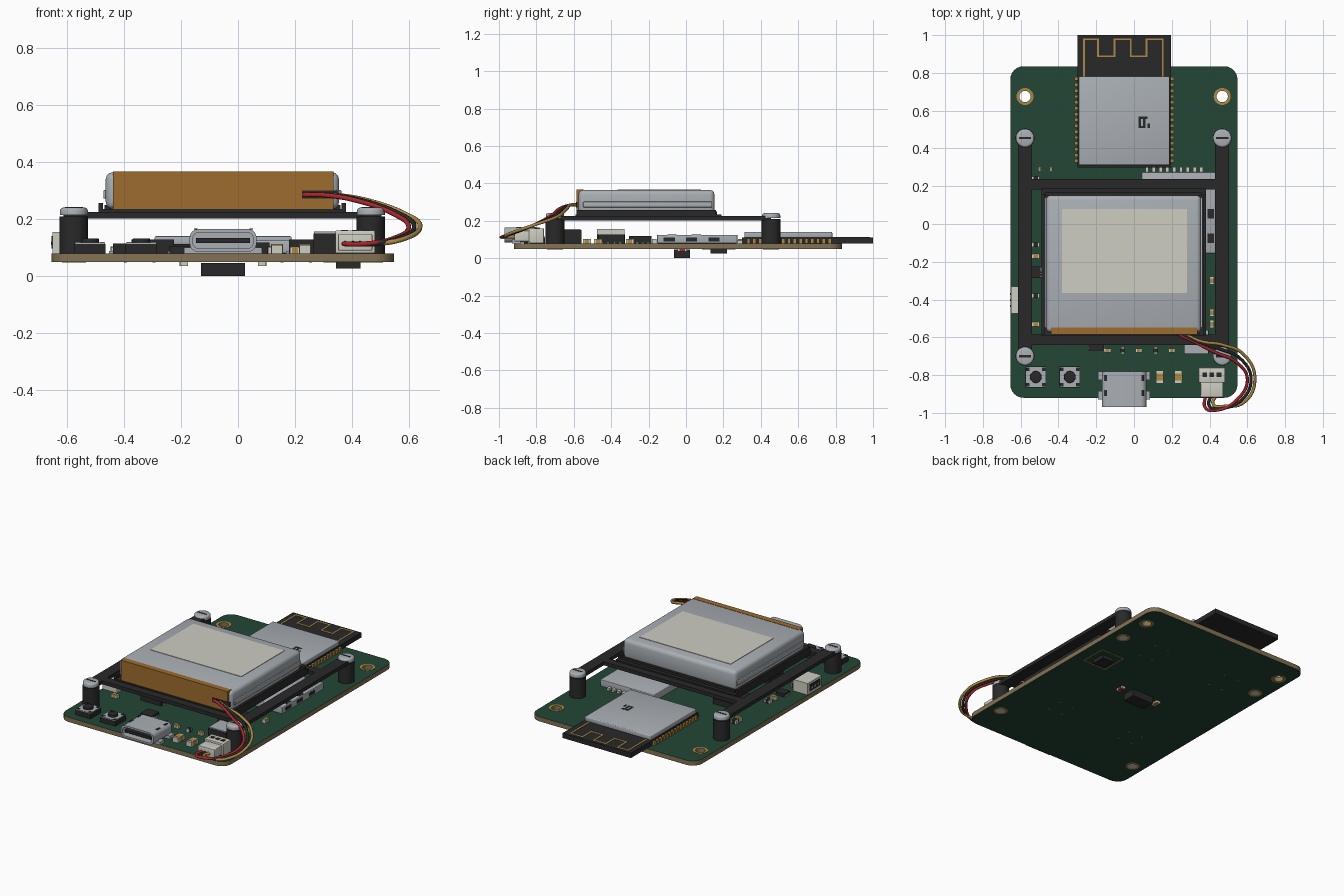
import bpy, bmesh, math, random
from mathutils import Matrix, Vector

if "Cube" in bpy.data.objects:
    bpy.data.objects.remove(bpy.data.objects["Cube"], do_unlink=True)


def material(name, r, g, b):
    m = bpy.data.materials.new(name)
    m.use_nodes = True
    m.diffuse_color = (r, g, b, 1)
    m.node_tree.nodes["Principled BSDF"].inputs["Base Color"].default_value = (r, g, b, 1)
    return m


green = material("board green", .016, .062, .037)
tan = material("board edge tan", .23, .17, .09)
black = material("black plastic", .022, .022, .023)
silver = material("silver grey", .4, .43, .46)
cream = material("cream", .62, .61, .54)
amber = material("amber tape", .34, .15, .028)
gold = material("gold", .42, .25, .06)
red = material("red wire", .4, .02, .025)

made = []


def add(name, mesh, *mats):
    ob = bpy.data.objects.new(name, mesh)
    bpy.context.collection.objects.link(ob)
    mesh.materials.clear()
    for m in mats:
        mesh.materials.append(m)
    made.append(ob)
    return ob


def boxes(name, mat, specs, bevel=0, segments=3):
    """One object made of boxes, each (x0, x1, y0, y1, z0, z1)."""
    bm = bmesh.new()
    for x0, x1, y0, y1, z0, z1 in specs:
        centre = Vector((x0 + x1, y0 + y1, z0 + z1)) / 2
        size = Matrix.Diagonal((x1 - x0, y1 - y0, z1 - z0, 1))
        bmesh.ops.create_cube(bm, size=1, matrix=Matrix.Translation(centre) @ size)
    if bevel:
        bmesh.ops.bevel(bm, geom=bm.edges[:], offset=bevel, segments=segments,
                        affect='EDGES', profile=.5, clamp_overlap=True)
    mesh = bpy.data.meshes.new(name)
    bm.to_mesh(mesh)
    bm.free()
    return add(name, mesh, mat)


def box(name, mat, *spec, bevel=0):
    return boxes(name, mat, [spec], bevel)


def cylinder(name, mat, x, y, z0, z1, r, bevel=0):
    bm = bmesh.new()
    bmesh.ops.create_cone(bm, cap_ends=True, segments=32, radius1=r, radius2=r, depth=z1 - z0,
                          matrix=Matrix.Translation((x, y, (z0 + z1) / 2)))
    if bevel:
        rim = [e for e in bm.edges if all(v.co.z > z1 - .001 for v in e.verts)]
        bmesh.ops.bevel(bm, geom=rim, offset=bevel, segments=3, affect='EDGES', profile=.5)
    mesh = bpy.data.meshes.new(name)
    bm.to_mesh(mesh)
    bm.free()
    return add(name, mesh, mat)


def circle(x, y, r, n=32):
    return [(x + r * math.cos(math.tau * i / n), y + r * math.sin(math.tau * i / n)) for i in range(n)]


def rounded(x0, x1, y0, y1, r, n=6):
    corners = [(x1 - r, y1 - r), (x0 + r, y1 - r), (x0 + r, y0 + r), (x1 - r, y0 + r)]
    return [(cx + r * math.cos((q + i / n) * math.pi / 2), cy + r * math.sin((q + i / n) * math.pi / 2))
            for q, (cx, cy) in enumerate(corners) for i in range(n + 1)]


def plate(name, loops, z0, z1, top, side=None):
    """Extruded outline; inner loops become holes."""
    cu = bpy.data.curves.new(name, 'CURVE')
    cu.dimensions, cu.fill_mode, cu.extrude = '2D', 'BOTH', (z1 - z0) / 2
    for loop in loops:
        s = cu.splines.new('POLY')
        s.points.add(len(loop) - 1)
        s.use_cyclic_u = True
        for p, (x, y) in zip(s.points, loop):
            p.co = (x, y, 0, 1)
    tmp = bpy.data.objects.new(name + "_outline", cu)
    bpy.context.collection.objects.link(tmp)
    mesh = bpy.data.meshes.new_from_object(tmp.evaluated_get(bpy.context.evaluated_depsgraph_get()))
    bpy.data.objects.remove(tmp, do_unlink=True)
    mesh.transform(Matrix.Translation((0, 0, (z0 + z1) / 2)))
    ob = add(name, mesh, top, side or top)
    for f in mesh.polygons:
        f.material_index = 0 if abs(f.normal.z) > .5 else 1
    return ob


def wire(name, mat, points, r):
    cu = bpy.data.curves.new(name, 'CURVE')
    cu.dimensions, cu.bevel_depth, cu.bevel_resolution, cu.use_fill_caps = '3D', r, 3, True
    s = cu.splines.new('BEZIER')
    s.bezier_points.add(len(points) - 1)
    for p, co in zip(s.bezier_points, points):
        p.co = co
        p.handle_left_type = p.handle_right_type = 'AUTO'
    ob = bpy.data.objects.new(name, cu)
    bpy.context.collection.objects.link(ob)
    cu.materials.append(mat)


# Circuit board with two open mounting holes
XL, XR = -.577, .467
TOP = .08
mounts = [(x, .675) for x in (XL, XR)]
plate("circuit_board", [rounded(-.655, .548, -.92, .835, .07)] + [circle(x, y, .03) for x, y in mounts],
      .05, TOP, green, tan)
for x, y in mounts:
    for z in (.049, TOP):
        plate("mount_ring", [circle(x, y, .045), circle(x, y, .03)], z, z + .002, gold)

# Standoffs with slotted screws
for x in (XL, XR):
    for y in (.455, -.7):
        cylinder("standoff", black, x, y, TOP, .21, .05)
        cylinder("screw_head", silver, x, y, .214, .241, .049, bevel=.012)
        box("screw_slot", black, x - .032, x + .032, y - .006, y + .006, .238, .242)
        plate("screw_tip_ring", [circle(x, y, .042), circle(x, y, .028)], .048, .05, gold)
        cylinder("screw_tip", cream, x, y, .047, .06, .028)

# Battery frame and tray
boxes("battery_frame", black,
      [(x - .037, x + .037, -.7, .455, .203, .226) for x in (XL, XR)]
      + [(XL, XR, y, y + .055, .203, .226) for y in (-.64, .183)])
boxes("battery_tray", black,
      [(-.49, .38, -.59, .19, .203, .235)]
      + [(x, x + .016, -.585, .16, .22, .257) for x in (-.49, .364)]
      + [(-.47, .36, .15, .166, .22, .25)])

# Battery pouch, label and tape
box("battery", silver, -.465, .355, -.575, .152, .235, .365, bevel=.025)
boxes("battery_side_fold", silver, [(x, x + .012, -.55, .14, .272, .302) for x in (-.473, .351)], .004)
box("battery_label", cream, -.38, .28, -.365, .08, .364, .368)
box("battery_tape", amber, -.44, .335, -.586, -.548, .23, .367)
box("wire_exit", black, .225, .35, -.589, -.58, .272, .3)

# Battery leads and their connector
for k, name, mat in ((-1, "red_lead", red), (0, "black_lead", black), (1, "yellow_lead", gold)):
    d = .02 * k
    wire(name, mat, [(.25 + d, -.583, .286), (.33 + d, -.62, .284), (.45 + d, -.66 + d, .262),
                     (.56 + d, -.71 + d, .222), (.62 + d, -.82, .175), (.56 + d, -.94 - d / 4, .13),
                     (.46 + d, -.975 + d / 2, .113), (.4 + d, -.965 + d / 2, .113),
                     (.41 + 1.5 * d, -.9, .115)], .0085)
box("lead_socket", cream, .342, .482, -.84, -.76, TOP, .16, bevel=.004)
box("lead_plug", cream, .352, .472, -.918, -.83, .09, .148, bevel=.004)
boxes("plug_slots", black, [(x, x + .024, -.81, -.785, .158, .162) for x in (.362, .4, .438)])

# Wireless module: board, shield, edge pads, antenna trace
box("module_board", black, -.3, .195, .3, 1, TOP, .112)
box("module_shield", silver, -.293, .188, .312, .782, .11, .14, bevel=.005)
boxes("module_pads", gold, [(x, x + .02, y, y + .018, TOP, .105)
                            for x in (-.316, .191) for y in [.325 + .031 * i for i in range(15)]])
turns = [(-.265, .785), (-.265, .978), (-.19, .978), (-.19, .888), (-.103, .888), (-.103, .978),
         (-.017, .978), (-.017, .888), (.066, .888), (.066, .978), (.152, .978), (.152, .785)]
w = .005
boxes("antenna_trace", gold, [(min(a[0], b[0]) - w, max(a[0], b[0]) + w, min(a[1], b[1]) - w,
                               max(a[1], b[1]) + w, .111, .114) for a, b in zip(turns, turns[1:])])
random.seed(4)
cell = .012
boxes("shield_marking", black, [(.024 + cell * i, .024 + cell * (i + 1), .508 + cell * j, .508 + cell * (j + 1),
                                 .139, .1415) for i in range(5) for j in range(5) if random.random() < .65])

# USB port: open shell standing toward the front
shell = plate("usb_shell", [rounded(-.17, .065, .085, .165, .03), rounded(-.158, .053, .097, .153, .02)],
              .78, .97, silver)
shell.data.transform(Matrix.Rotation(math.pi / 2, 4, 'X'))
box("usb_back", silver, -.16, .055, -.93, -.79, .095, .155)
box("usb_tongue", black, -.147, .042, -.962, -.92, .116, .134)
boxes("usb_tabs", silver, [(-.19, .085, y, y + .045, TOP, .1) for y in (-.93, -.825)])
boxes("usb_latches", black, [(x, x + .012, y, y + .03, .163, .167)
                             for x in (-.155, .04) for y in (-.91, -.83)])

# Push buttons
for x in (-.52, -.34):
    box("button_base", black, x - .055, x + .055, -.865, -.755, TOP, .112)
    box("button_cover", silver, x - .053, x + .053, -.863, -.757, .112, .118)
    boxes("button_rivets", black, [(x + sx * .042 - .009, x + sx * .042 + .009, sy * .042 - .819,
                                    sy * .042 - .801, .117, .12) for sx in (-1, 1) for sy in (-1, 1)])
    cylinder("button_plunger", black, x, -.81, .115, .132, .031, bevel=.003)

# Side socket opening outward
box("side_socket", cream, -.652, -.545, -.475, -.33, TOP, .155)
box("side_socket_opening", black, -.655, -.65, -.458, -.347, .097, .14)
boxes("side_socket_pins", silver, [(-.657, -.64, y, y + .012, .11, .122) for y in (-.44, -.408, -.376)])

# Card slot, power inductor and chips
box("card_slot", silver, .04, .43, -.155, .275, TOP, .125, bevel=.004)
boxes("card_slot_windows", black, [(.428, .4315, y, y + .06, .09, .112) for y in (-.12, 0, .12)]
      + [(.39, .424, y, y + .05, .124, .1265) for y in (-.1, .03)])
boxes("card_slot_contacts", cream, [(x, x + .018, .27, .302, TOP, .095)
                                    for x in [.06 + .036 * i for i in range(9)]])
box("inductor", black, .265, .395, -.688, -.56, TOP, .15)
box("inductor_lid", silver, .268, .392, -.685, -.563, .15, .157)
for x, y, s, h in ((-.3, -.4, .075, .128), (.05, -.245, .06, .118), (-.35, 0, .09, .115),
                   (.25, -.4, .07, .128), (-.2, -.63, .04, .105), (-.525, -.255, .03, .1)):
    box("chip", black, x - s, x + s, y - s, y + s, TOP, h)
    boxes("chip_legs", silver, [(x - s * 1.15, x + s * 1.15, y + s * t - .006, y + s * t + .006, TOP, .088)
                                for t in (-.7, -.25, .25, .7)])


# Small two-ended components
def component(x, y, length, mat, along_x=True, z0=TOP, height=.022):
    a, b = (length / 2, length / 3.6) if along_x else (length / 3.6, length / 2)
    box("component_ends", cream, x - a, x + a, y - b, y + b, z0, z0 + height)
    g = length * .28
    c, d = (g, b + .001) if along_x else (a + .001, g)
    box("component_body", mat, x - c, x + c, y - d, y + d, z0 - .001, z0 + height + .002)


for x in (.137, .235):
    component(x, -.81, .07, gold, False, height=.03)
for i, y in enumerate((.24, .2, -.11, -.17, -.38, -.53)):
    component(-.52, y, .042, gold if i % 2 else black)
for y in (-.3, -.47, -.53):
    component(.412, y, .042, gold, False)
for i, x in enumerate((-.14, -.06, .025, .115, .2)):
    component(x, -.67, .036, black if i % 2 else gold, i % 2 == 0)
for x in (-.5, -.44):
    component(x, .29, .024, gold, False)

# Underside parts
box("lower_main_chip", black, -.13, .025, -.065, .022, 0, .046)
box("lower_small_chip", black, .345, .43, .13, .22, .026, .05)
plate("lower_outline", [rounded(.3, .475, .085, .265, .005), rounded(.307, .468, .092, .258, .005)],
      .048, .05, gold)
for x, mat in ((-.19, gold), (.085, red)):
    component(x, -.02, .05, mat, False, .036, .014)
boxes("lower_vias", gold, [(x, x + .01, y, y + .01, .0485, .05)
                           for x in (-.4, -.3, .15, .25) for y in (-.5, -.4, .35, .5)])

# Smooth rounded parts, keep hard edges
bpy.ops.object.select_all(action='DESELECT')
for ob in made:
    ob.select_set(True)
bpy.context.view_layer.objects.active = made[0]
bpy.ops.object.shade_smooth_by_angle(angle=math.radians(35))
